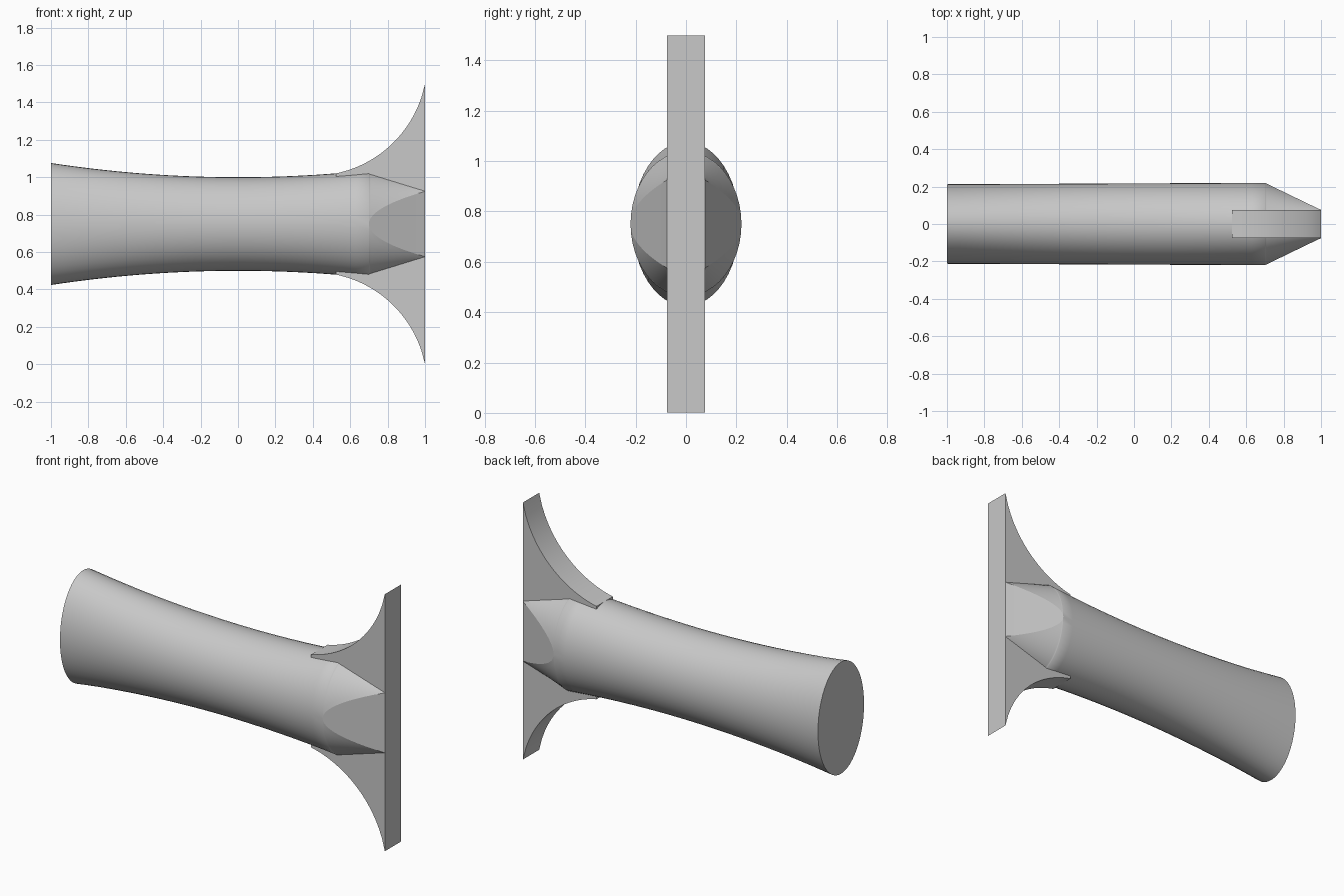
import bpy, bmesh, math

cube = bpy.data.objects.get("Cube")
if cube:
    bpy.data.objects.remove(cube, do_unlink=True)

MID = 0.75      # height of the centre line
HALF = 0.075    # half thickness of the flared blade
NOSE = 0.7      # where the handle starts to taper
ARC = 12        # steps per quarter of the cross-section

grey = bpy.data.materials.new("light grey")
grey.use_nodes = True
grey.diffuse_color = (0.58, 0.58, 0.58, 1)
grey.node_tree.nodes["Principled BSDF"].inputs["Base Color"].default_value = grey.diffuse_color


def finish(name, bm):
    bmesh.ops.remove_doubles(bm, verts=bm.verts, dist=1e-5)
    bmesh.ops.recalc_face_normals(bm, faces=bm.faces)
    mesh = bpy.data.meshes.new(name)
    bm.to_mesh(mesh)
    bm.free()
    mesh.materials.append(grey)
    obj = bpy.data.objects.new(name, mesh)
    bpy.context.collection.objects.link(obj)
    return obj


def section(x):
    """Oval ring at x; past the nose its sides are cut flat."""
    wide, high, flat = 0.217 + 0.0045 * x, 0.25 + 0.076 * x * x, 0.0
    cut = wide
    if x > NOSE:
        t = min((x - NOSE) / (1 - NOSE), 0.995)
        cut = 0.22 + (HALF - 0.22) * t
        flat = 0.175 * math.sqrt(t)
        meet = 0.268 + (0.175 - 0.268) * t     # height where it meets the blade
        r = (flat / meet) ** 2
        wide = 1 / math.sqrt((1 - r) / (cut * cut - HALF * HALF * r))
        high = flat / math.sqrt(1 - (cut / wide) ** 2)
    start = math.acos(min(cut / wide, 1))
    quarter = []
    for i in range(ARC + 1):
        a = start + (math.pi / 2 - start) * i / ARC
        quarter.append((wide * math.cos(a), high * math.sin(a)))
    upper = quarter + [(-y, z) for y, z in quarter[-2::-1]]
    ring = upper + [(-y, -z) for y, z in upper]
    return [(x, y, MID + z) for y, z in ring]


# Waisted oval handle with a wedge nose
bm = bmesh.new()
xs = [-1 + (NOSE + 1) * i / 24 for i in range(25)]
xs += [NOSE + (1 - NOSE) * (i / 12) ** 2 for i in range(1, 13)]
rings = [[bm.verts.new(p) for p in section(x)] for x in xs]
count = len(rings[0])
for k in range(len(rings) - 1):
    a, b = rings[k], rings[k + 1]
    for i in range(count):
        j = (i + 1) % count
        side = i in (2 * ARC, count - 1)       # strip of the flat cuts
        if side and xs[k + 1] <= NOSE + 1e-6:
            continue
        face = bm.faces.new((a[i], a[j], b[j], b[i]))
        face.smooth = not side
bm.faces.new([v for i, v in enumerate(rings[0]) if i not in (2 * ARC + 1, count - 1)])
bm.faces.new(rings[-1])
handle = finish("handle", bm)

# Flared blade: a concave arc mirrored above and below the handle
bm = bmesh.new()
arc = []
for i in range(25):
    x = 0.525 + 0.475 * i / 24
    arc.append((x, 0.87 - math.sqrt(0.612 ** 2 - (x - 0.4) ** 2)))
outline = [(x, MID + z) for x, z in arc] + [(x, MID - z) for x, z in reversed(arc)]
front = [bm.verts.new((x, -HALF, z)) for x, z in outline]
back = [bm.verts.new((x, HALF, z)) for x, z in outline]
bm.faces.new(front)
bm.faces.new(list(reversed(back)))
for i in range(len(front)):
    j = (i + 1) % len(front)
    bm.faces.new((front[i], back[i], back[j], front[j]))
blade = finish("flared_blade", bm)

# Smooth the curves, keep the blade and end-cap corners sharp
bpy.ops.object.select_all(action='DESELECT')
blade.select_set(True)
bpy.context.view_layer.objects.active = blade
bpy.ops.object.shade_smooth_by_angle(angle=math.radians(30))
for poly in handle.data.polygons:
    if abs(poly.normal.x) > 0.99:
        poly.use_smooth = False
